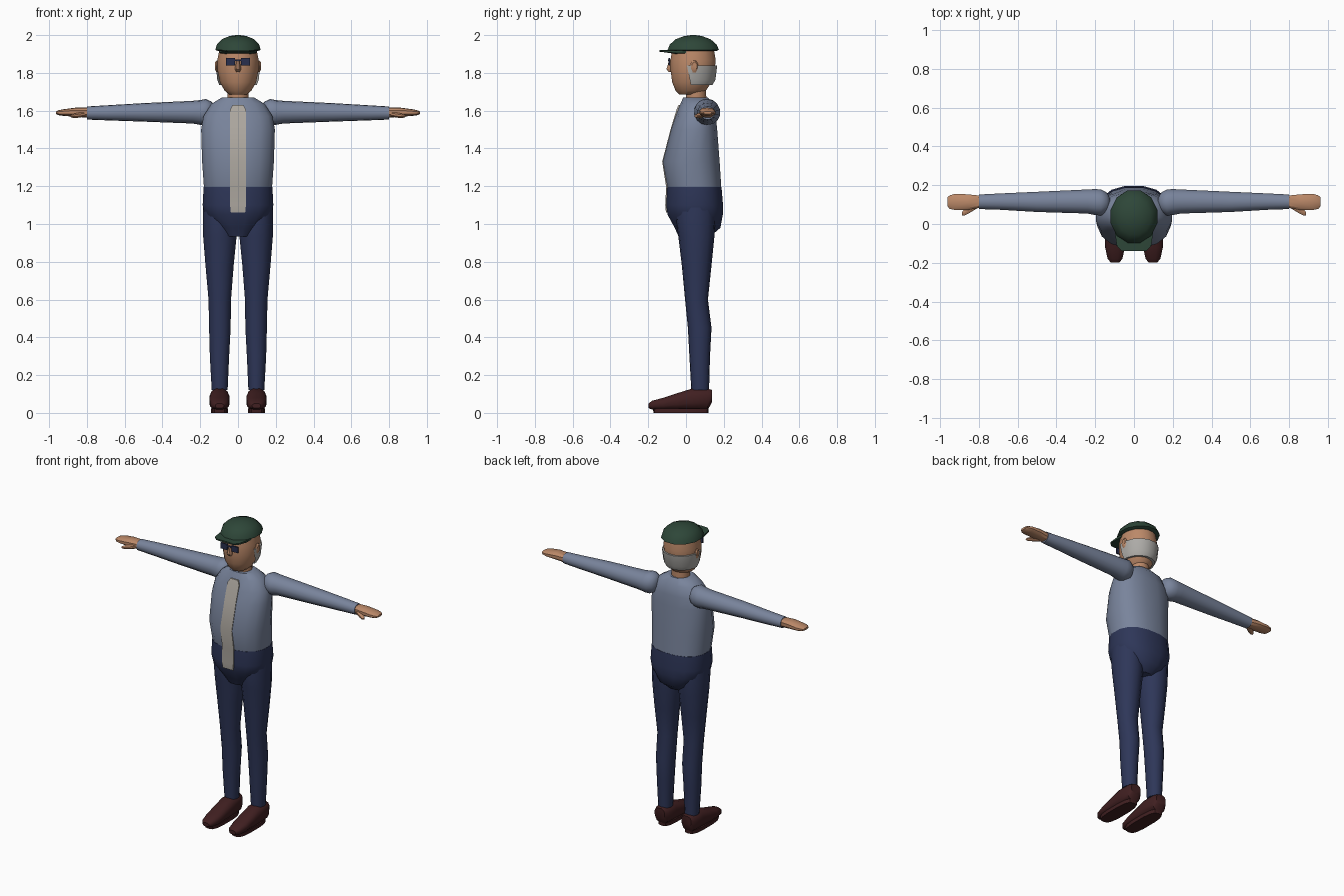
import bpy, bmesh, math

def material(name, rgb):
    m = bpy.data.materials.new(name)
    m.diffuse_color = (*rgb, 1)
    return m

SKIN = material("skin", (0.50, 0.25, 0.14))
SHIRT = material("shirt blue grey", (0.19, 0.23, 0.33))
NAVY = material("trouser navy", (0.027, 0.037, 0.098))
GREEN = material("cap green", (0.027, 0.062, 0.040))
BROWN = material("shoe brown", (0.052, 0.014, 0.015))
GREY = material("hair grey", (0.42, 0.41, 0.39))
CREAM = material("tie cream", (0.42, 0.39, 0.35))
LENS = material("lens blue", (0.022, 0.028, 0.075))

def finish(bm, name, mat, angle=40):
    bmesh.ops.recalc_face_normals(bm, faces=bm.faces)
    me = bpy.data.meshes.new(name)
    bm.to_mesh(me)
    bm.free()
    me.materials.append(mat)
    ob = bpy.data.objects.new(name, me)
    bpy.context.collection.objects.link(ob)
    bpy.ops.object.select_all(action='DESELECT')
    ob.select_set(True)
    bpy.context.view_layer.objects.active = ob
    bpy.ops.object.shade_smooth_by_angle(angle=math.radians(angle))
    return ob

def loft(name, mat, axis, rings, sides=12, power=1.0, side=1, cut=None, angle=40):
    """Skin rounded sections (t, a0, a1, b0, b1) placed along an axis."""
    bm = bmesh.new()
    loops = []
    for t, a0, a1, b0, b1 in rings:
        loop = []
        for i in range(sides):
            u = 2 * math.pi * (i + 0.5) / sides
            c, s = math.cos(u), math.sin(u)
            k = 1 / math.cos(math.pi / sides)
            c = max(-1, min(1, math.copysign(abs(c) ** power, c) * k))
            s = max(-1, min(1, math.copysign(abs(s) ** power, s) * k))
            a = (a0 + a1) / 2 + c * (a1 - a0) / 2
            b = (b0 + b1) / 2 + s * (b1 - b0) / 2
            p = {'x': (t, a, b), 'y': (a, t, b), 'z': (a, b, t)}[axis]
            loop.append(bm.verts.new((p[0] * side, p[1], p[2])))
        loops.append(loop)
    for l0, l1 in zip(loops, loops[1:]):
        for i in range(sides):
            j = (i + 1) % sides
            bm.faces.new((l0[i], l0[j], l1[j], l1[i]))
    bm.faces.new(loops[0])
    bm.faces.new(loops[-1])
    if cut:
        bmesh.ops.bisect_plane(bm, geom=bm.verts[:] + bm.edges[:] + bm.faces[:],
                               plane_co=cut[0], plane_no=cut[1], clear_inner=True)
    return finish(bm, name, mat, angle)

def sym(t, r, b0, b1):
    return (t, -r, r, b0, b1)

def box(name, mat, lo, hi):
    bm = bmesh.new()
    bmesh.ops.create_cube(bm, size=1)
    for v in bm.verts:
        v.co = [(l + h) / 2 + c * (h - l) for c, l, h in zip(v.co, lo, hi)]
    return finish(bm, name, mat)

# Torso and pelvis
loft("torso", SHIRT, 'z', [
    sym(1.19, 0.180, -0.097, 0.187), sym(1.33, 0.190, -0.122, 0.178),
    sym(1.50, 0.195, -0.078, 0.165), sym(1.57, 0.183, -0.055, 0.158),
    sym(1.635, 0.142, -0.030, 0.145), sym(1.67, 0.085, -0.015, 0.115)], 16, 0.85)
loft("pelvis", NAVY, 'z', [
    sym(1.195, 0.182, -0.099, 0.188), sym(1.10, 0.187, -0.104, 0.196),
    sym(1.05, 0.176, -0.098, 0.195), sym(0.98, 0.120, -0.060, 0.182),
    sym(0.935, 0.075, -0.040, 0.130)], 16, 0.85)

# Tie plate following the chest
bm = bmesh.new()
path = [(1.63, -0.040, 0.028), (1.605, -0.050, 0.042), (1.50, -0.082, 0.042),
        (1.33, -0.126, 0.042), (1.195, -0.105, 0.042), (1.10, -0.110, 0.042),
        (1.06, -0.106, 0.038)]
rows = [[bm.verts.new((x, y + d, z)) for x, d in ((-w, 0), (w, 0), (w, 0.009), (-w, 0.009))]
        for z, y, w in path]
for r0, r1 in zip(rows, rows[1:]):
    for i in range(4):
        j = (i + 1) % 4
        bm.faces.new((r0[i], r0[j], r1[j], r1[i]))
bm.faces.new(rows[0])
bm.faces.new(rows[-1])
finish(bm, "tie", CREAM)

# Neck, head and hair
loft("neck", SKIN, 'z', [sym(1.63, 0.056, 0.0, 0.108), sym(1.75, 0.054, 0.0, 0.106)])
loft("head", SKIN, 'z', [
    sym(1.685, 0.045, -0.035, 0.080), sym(1.705, 0.070, -0.055, 0.105),
    sym(1.75, 0.096, -0.073, 0.135), sym(1.81, 0.108, -0.081, 0.152),
    sym(1.87, 0.109, -0.082, 0.157), sym(1.94, 0.095, -0.070, 0.145)], 16)
loft("back_hair", GREY, 'z', [
    sym(1.735, 0.099, -0.080, 0.140), sym(1.765, 0.110, -0.082, 0.156),
    sym(1.84, 0.117, -0.085, 0.165)], 16, cut=((0, 0.005, 1.84), (0, 1, 0.2)))

# Nose and glasses
loft("nose", SKIN, 'z', [sym(1.805, 0.010, -0.092, -0.06), sym(1.82, 0.017, -0.104, -0.06),
                         sym(1.87, 0.008, -0.088, -0.06)], 8)
box("glasses_bridge", LENS, (-0.02, -0.094, 1.862), (0.02, -0.088, 1.872))

# Cap
loft("cap_crown", GREEN, 'z', [
    sym(1.915, 0.105, -0.085, 0.160), sym(1.922, 0.120, -0.097, 0.174),
    sym(1.95, 0.112, -0.086, 0.162), sym(1.978, 0.086, -0.055, 0.130),
    sym(1.995, 0.045, -0.010, 0.085), sym(2.0, 0.012, 0.025, 0.05)], 12)
loft("cap_brim", GREEN, 'y', [
    sym(-0.140, 0.062, 1.912, 1.922), sym(-0.115, 0.088, 1.909, 1.922),
    sym(-0.050, 0.098, 1.900, 1.922), sym(0.0, 0.098, 1.900, 1.922)], 8, 0.6)

for side, tag in ((1, "left"), (-1, "right")):
    def part(name, mat, axis, rings, *args, **kw):
        return loft(f"{name}_{tag}", mat, axis, rings, *args, side=side, **kw)

    # Lens and ear
    x0, x1 = sorted((0.016 * side, 0.064 * side))
    box(f"lens_{tag}", LENS, (x0, -0.093, 1.84), (x1, -0.084, 1.878))
    part("ear", SKIN, 'x', [(0.095, 0.030, 0.060, 1.81, 1.86), (0.113, 0.024, 0.064, 1.802, 1.866),
                            (0.121, 0.032, 0.058, 1.815, 1.857)], 8)
    # Sleeve with a round shoulder
    part("sleeve", SHIRT, 'x', [
        (0.125, 0.085, 0.135, 1.57, 1.625), (0.14, 0.060, 0.162, 1.54, 1.648),
        (0.17, 0.044, 0.178, 1.525, 1.662), (0.20, 0.046, 0.180, 1.525, 1.656),
        (0.24, 0.054, 0.178, 1.532, 1.652), (0.50, 0.062, 0.166, 1.542, 1.640),
        (0.70, 0.074, 0.157, 1.549, 1.628), (0.80, 0.077, 0.152, 1.553, 1.622)], 14)
    # Hand and thumb
    part("hand", SKIN, 'x', [
        (0.79, 0.084, 0.146, 1.562, 1.616), (0.86, 0.072, 0.153, 1.568, 1.616),
        (0.92, 0.072, 0.156, 1.572, 1.608), (0.95, 0.078, 0.148, 1.576, 1.602),
        (0.963, 0.092, 0.136, 1.582, 1.596)], 10, 0.8)
    part("thumb", SKIN, 'x', [
        (0.81, 0.080, 0.110, 1.568, 1.595), (0.85, 0.056, 0.095, 1.562, 1.588),
        (0.875, 0.044, 0.076, 1.562, 1.582), (0.888, 0.045, 0.060, 1.566, 1.577)], 8)
    # Trouser leg
    part("trouser_leg", NAVY, 'z', [
        (1.10, 0.020, 0.184, -0.05, 0.150), (1.05, 0.012, 0.186, -0.055, 0.155),
        (0.93, 0.008, 0.184, -0.040, 0.150), (0.78, 0.023, 0.172, -0.022, 0.135),
        (0.60, 0.037, 0.156, -0.005, 0.116), (0.45, 0.039, 0.153, 0.010, 0.135),
        (0.30, 0.047, 0.149, 0.018, 0.127), (0.12, 0.055, 0.139, 0.028, 0.122)], 14)
    # Shoe and sole
    part("shoe", BROWN, 'y', [
        (-0.198, 0.075, 0.120, 0.025, 0.050), (-0.18, 0.060, 0.136, 0.018, 0.064),
        (-0.12, 0.047, 0.149, 0.016, 0.080), (-0.05, 0.046, 0.150, 0.016, 0.103),
        (0.03, 0.046, 0.150, 0.016, 0.128), (0.115, 0.050, 0.146, 0.016, 0.128),
        (0.137, 0.062, 0.134, 0.055, 0.122)], 12, 0.8)
    part("sole", BROWN, 'z', [
        (0.0, 0.052, 0.144, -0.172, 0.118), (0.024, 0.052, 0.144, -0.175, 0.120)], 14, 0.7)
